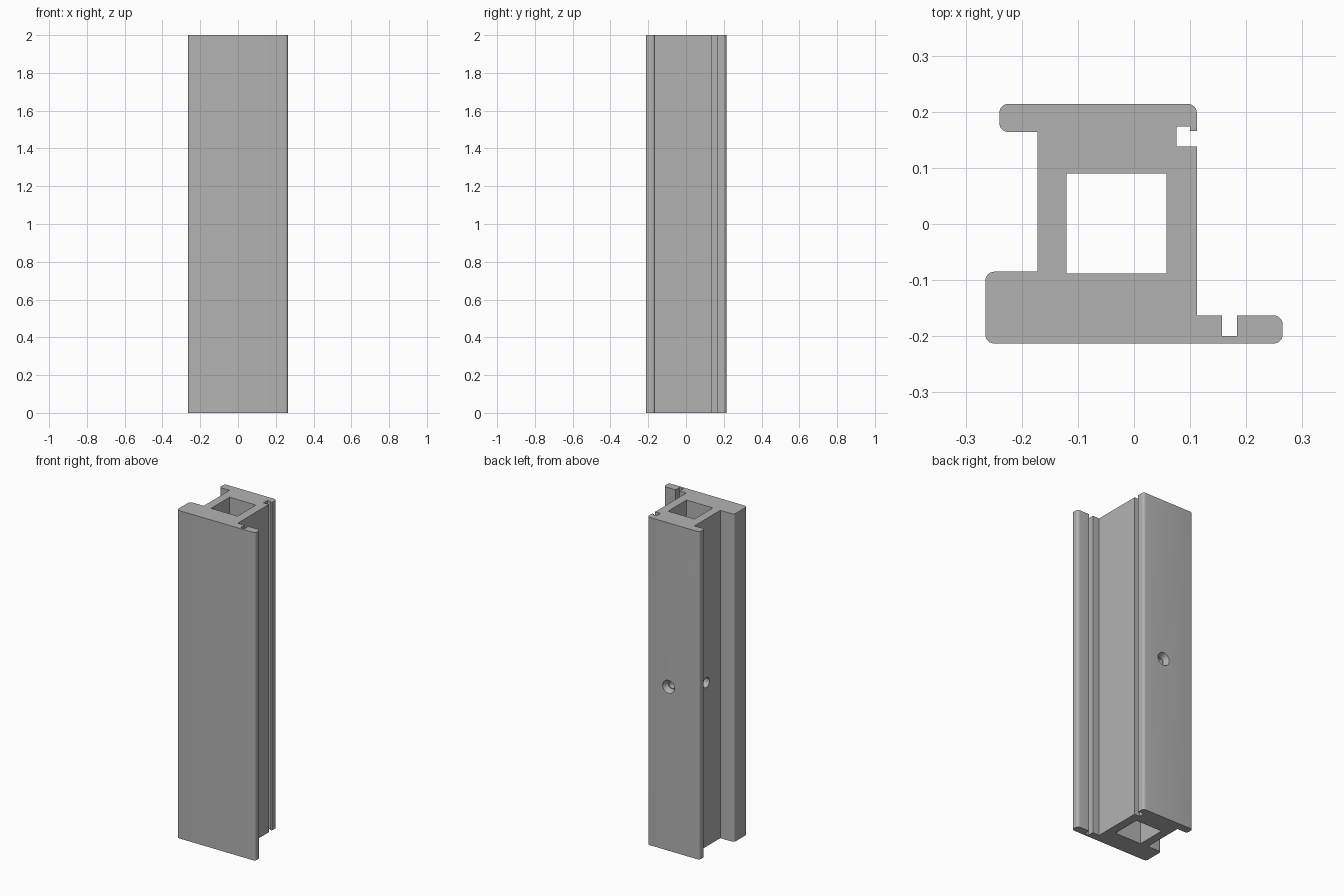
import bpy, bmesh
from math import sin, cos, pi
from mathutils import Vector, Matrix

cube = bpy.data.objects.get("Cube")
if cube:
    bpy.data.objects.remove(cube, do_unlink=True)

H = 2.0      # length of the extrusion
R = 0.016    # radius of the flange corners

grey = bpy.data.materials.new("plain grey")
grey.use_nodes = True
grey.diffuse_color = (0.45, 0.45, 0.45, 1)
grey.node_tree.nodes["Principled BSDF"].inputs["Base Color"].default_value = grey.diffuse_color


def rounded(points):
    """Round every corner that carries a radius as third value."""
    out = []
    for i, pt in enumerate(points):
        p = Vector(pt[:2])
        if len(pt) < 3:
            out.append(p)
            continue
        to_prev = (Vector(points[i - 1][:2]) - p).normalized()
        to_next = (Vector(points[(i + 1) % len(points)][:2]) - p).normalized()
        r = pt[2]
        centre = p + r * (to_prev + to_next)
        for k in range(7):
            t = k * pi / 12
            out.append(centre - r * (cos(t) * to_next + sin(t) * to_prev))
    return out


def link(name, mesh):
    ob = bpy.data.objects.new(name, mesh)
    bpy.context.collection.objects.link(ob)
    return ob


def extrude_section(name, *loops):
    """Closed outline with an inner loop, extruded up from the floor."""
    cu = bpy.data.curves.new(name, 'CURVE')
    cu.dimensions = '2D'
    cu.fill_mode = 'BOTH'
    cu.extrude = H / 2
    for loop in loops:
        pts = rounded(loop)
        sp = cu.splines.new('POLY')
        sp.points.add(len(pts) - 1)
        for v, p in zip(sp.points, pts):
            v.co = (p.x, p.y, 0, 1)
        sp.use_cyclic_u = True
    tmp = link("section_outline", cu)
    bpy.context.view_layer.update()
    mesh = bpy.data.meshes.new_from_object(tmp.evaluated_get(bpy.context.evaluated_depsgraph_get()))
    bpy.data.objects.remove(tmp, do_unlink=True)
    bm = bmesh.new()
    bm.from_mesh(mesh)
    bmesh.ops.remove_doubles(bm, verts=bm.verts, dist=1e-5)
    bmesh.ops.translate(bm, verts=bm.verts, vec=(0, 0, H / 2))
    bmesh.ops.recalc_face_normals(bm, faces=bm.faces)
    bm.to_mesh(mesh)
    bm.free()
    mesh.materials.clear()
    mesh.materials.append(grey)
    return link(name, mesh)


def cutter(start, end, r1, r2):
    """Round cutter running from start to end."""
    a, b = Vector(start), Vector(end)
    bm = bmesh.new()
    rot = (b - a).to_track_quat('Z', 'Y').to_matrix().to_4x4()
    bmesh.ops.create_cone(bm, cap_ends=True, segments=32, radius1=r1, radius2=r2,
                          depth=(b - a).length,
                          matrix=Matrix.Translation((a + b) / 2) @ rot)
    mesh = bpy.data.meshes.new("hole_cutter")
    bm.to_mesh(mesh)
    bm.free()
    mesh.materials.append(grey)
    ob = link("hole_cutter", mesh)
    ob.hide_render = True
    return ob


# Outer section: web, two flanges, sealing notch and lipped slot
outer = [
    (-0.265, -0.213, R), (0.265, -0.213, R), (0.265, -0.163, R),
    (0.184, -0.163), (0.184, -0.2), (0.157, -0.2), (0.157, -0.163),
    (0.112, -0.163), (0.112, 0.138), (0.076, 0.138), (0.076, 0.174),
    (0.1, 0.174), (0.1, 0.166), (0.112, 0.166), (0.112, 0.214, R),
    (-0.24, 0.214, R), (-0.24, 0.164, R), (-0.172, 0.164),
    (-0.172, -0.085), (-0.265, -0.085, R),
]
# Joint between shell and sleeve, stepping round the slot
sleeve_edge = [
    (-0.16, -0.2), (0.1, -0.2), (0.1, 0.126), (0.065, 0.126),
    (0.065, 0.185), (0.1, 0.185), (0.1, 0.202), (-0.16, 0.202),
]
# Joint between sleeve and core
core_edge = [
    (-0.132, -0.173), (0.072, -0.173), (0.072, 0.102),
    (0.037, 0.102), (0.037, 0.176), (-0.132, 0.176),
]
# Open channel
channel = [(-0.12, -0.088), (0.058, -0.088), (0.058, 0.09), (-0.12, 0.09)]

parts = [
    extrude_section("outer_shell", outer, sleeve_edge),
    extrude_section("inner_sleeve", sleeve_edge, core_edge),
    extrude_section("core_block", core_edge, channel),
]

# Countersunk screw hole in the back and a small hole in the side web
X, Z = -0.032, 1.0
cutters = [
    cutter((X, 0.05, Z), (X, 0.23, Z), 0.022, 0.022),
    cutter((X, 0.18, Z), (X, 0.22, Z), 0.026, 0.042),
    cutter((-0.2, 0.05, Z), (-0.09, 0.05, Z), 0.03, 0.03),
]
for part in parts:
    for c in cutters:
        mod = part.modifiers.new("hole", 'BOOLEAN')
        mod.operation = 'DIFFERENCE'
        mod.solver = 'EXACT'
        mod.object = c
bpy.context.view_layer.update()
deps = bpy.context.evaluated_depsgraph_get()
baked = [bpy.data.meshes.new_from_object(p.evaluated_get(deps)) for p in parts]
for part, mesh in zip(parts, baked):
    part.modifiers.clear()
    part.data = mesh
for c in cutters:
    bpy.data.objects.remove(c, do_unlink=True)

# Smooth the rounded corners, keep the edges sharp
bpy.ops.object.select_all(action='DESELECT')
for part in parts:
    part.select_set(True)
bpy.context.view_layer.objects.active = parts[0]
bpy.ops.object.shade_smooth_by_angle(angle=pi / 6)
